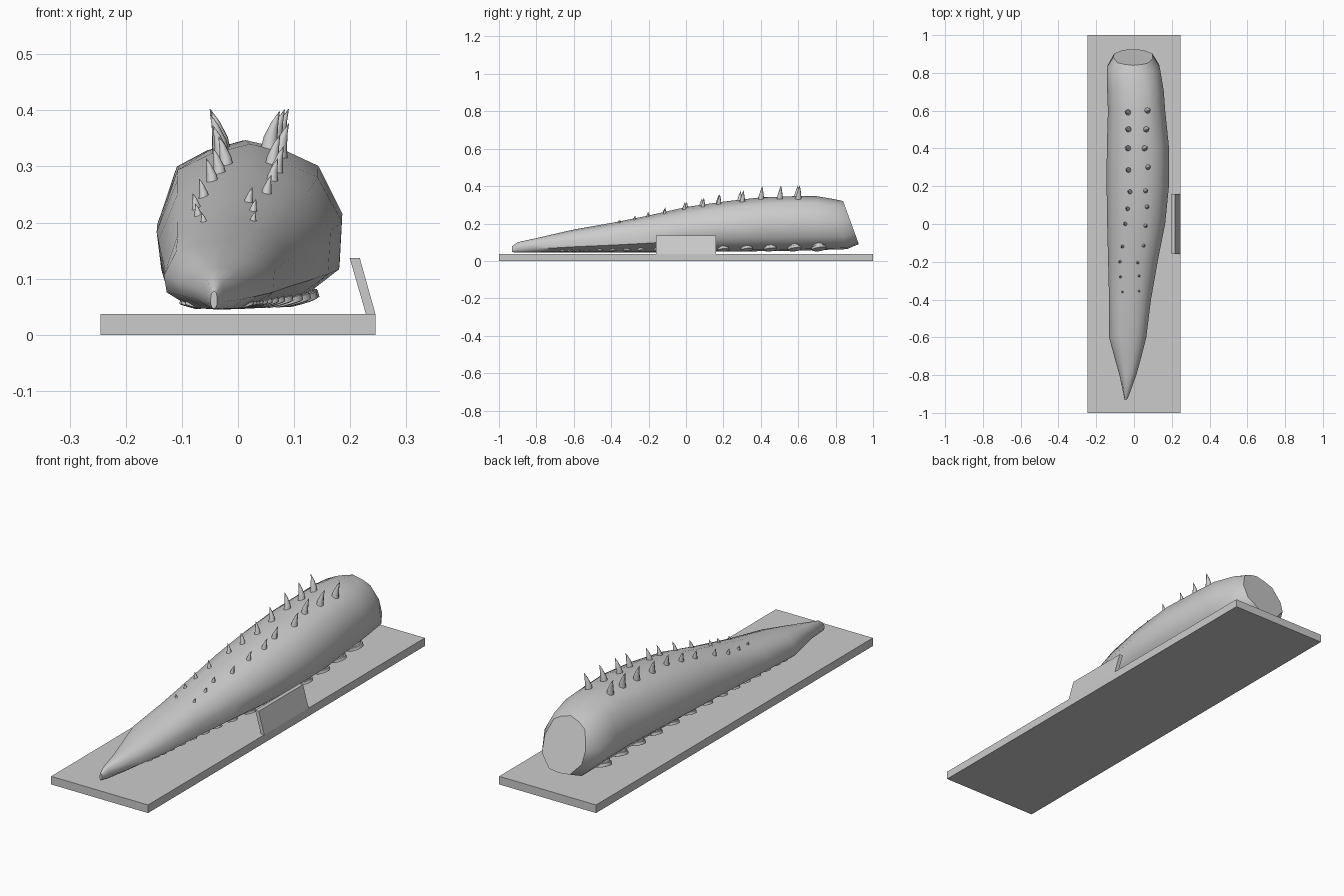
import bpy, bmesh, math
from mathutils import Vector, Matrix
from mathutils.bvhtree import BVHTree

if "Cube" in bpy.data.objects:
    bpy.data.objects.remove(bpy.data.objects["Cube"])


def make_object(name, bm, smooth_angle=None):
    bmesh.ops.recalc_face_normals(bm, faces=bm.faces[:])
    me = bpy.data.meshes.new(name)
    bm.to_mesh(me)
    bm.free()
    ob = bpy.data.objects.new(name, me)
    bpy.context.collection.objects.link(ob)
    if smooth_angle:
        bpy.ops.object.select_all(action='DESELECT')
        ob.select_set(True)
        bpy.context.view_layer.objects.active = ob
        bpy.ops.object.shade_smooth_by_angle(angle=math.radians(smooth_angle))
    return ob


def prism(name, profile, y0, y1):
    """Extrude an (x, z) outline along y."""
    bm = bmesh.new()
    a = [bm.verts.new((x, y0, z)) for x, z in profile]
    b = [bm.verts.new((x, y1, z)) for x, z in profile]
    n = len(profile)
    bm.faces.new(a)
    bm.faces.new(b)
    for i in range(n):
        bm.faces.new((a[i], a[(i + 1) % n], b[(i + 1) % n], b[i]))
    return make_object(name, bm)


def loft(bm, rings):
    rows = [[bm.verts.new(p) for p in r] for r in rings]
    n = len(rows[0])
    for a, b in zip(rows, rows[1:]):
        for i in range(n):
            bm.faces.new((a[i], a[(i + 1) % n], b[(i + 1) % n], b[i]))
    bm.faces.new(rows[0])
    bm.faces.new(rows[-1])


# Base slab and the leaning plate on its right edge
prism("base_slab", [(-.245, 0), (.245, 0), (.245, .037), (-.245, .037)], -1, 1)
prism("side_plate", [(.228, .037), (.245, .037), (.217, .137), (.199, .137)], -.16, .16)

# Body: faceted cross-section lofted from pointed front to blunt rear
SECTION = [(0, 1), (.42, .9), (.74, .73), (1, .14), (.97, -.5), (.5, -.95), (0, -1),
           (-.5, -.95), (-.95, -.5), (-1, 0), (-.78, .68), (-.42, .88)]
# y, left x, right x, bottom z, top z, rear-lean
STATIONS = [
    (-.93, -.049, -.037, .047, .078, 0), (-.90, -.056, -.024, .045, .10, 0),
    (-.80, -.077, .012, .045, .122, 0), (-.70, -.105, .040, .045, .145, 0),
    (-.60, -.132, .065, .045, .168, 0), (-.40, -.132, .090, .045, .203, 0),
    (-.20, -.137, .125, .046, .243, 0), (0, -.142, .165, .048, .288, 0),
    (.20, -.145, .185, .05, .317, 0), (.40, -.144, .186, .052, .34, 0),
    (.60, -.138, .165, .055, .347, 0), (.70, -.142, .158, .058, .346, 0),
    (.83, -.144, .137, .063, .329, .03), (.882, -.11, .10, .09, .32, .042),
]
bm = bmesh.new()
loft(bm, [[((l + r) / 2 + u * (r - l) / 2, y - v * lean, (b + t) / 2 + v * (t - b) / 2)
           for u, v in SECTION] for y, l, r, b, t, lean in STATIONS])
bmesh.ops.recalc_face_normals(bm, faces=bm.faces[:])
tree = BVHTree.FromBMesh(bm)
make_object("body", bm, 50)

# Curved spikes in two rows down the back
LEFT = [(-.03, .59), (-.028, .5), (-.03, .4), (-.028, .285), (-.02, .17), (-.032, .08),
        (-.045, 0), (-.06, -.12), (-.073, -.2), (-.07, -.28), (-.06, -.36)]
RIGHT = [(.07, .6), (.063, .5), (.055, .4), (.073, .3), (.06, .175), (.068, .09),
         (.06, -.01), (.05, -.115), (.018, -.205), (.026, -.275), (.026, -.355)]
bm = bmesh.new()
for side, row in ((-1, LEFT), (1, RIGHT)):
    for x, y in row:
        k = min(1, .22 + .78 * (y + .36) / .8)
        h, rad = .068 * k, .017 * (.3 + .7 * k)
        z = tree.ray_cast(Vector((x, y, 1)), Vector((0, 0, -1)))[0].z - .01
        rings = []
        for t, w in ((0, 1), (.4, .75), (.75, .38), (1, .04)):
            c = Vector((x + side * .02 * k * t * t, y + .008 * k * t, z + (h + .01) * t))
            rings.append([c + Vector((math.cos(a), math.sin(a), 0)) * rad * w
                          for a in (i * math.tau / 8 for i in range(8))])
        loft(bm, rings)
make_object("back_spikes", bm, 60)

# Stubby sucker feet in two rows beneath, shrinking toward the front
FEET_Y = [.71, .58, .45, .325, .2, .075, -.045, -.15, -.24, -.315, -.39, -.46, -.53,
          -.58, -.62, -.66]


def body_centre(y):
    for a, b in zip(STATIONS, STATIONS[1:]):
        if a[0] <= y <= b[0]:
            f = (y - a[0]) / (b[0] - a[0])
            l, r = a[1] + f * (b[1] - a[1]), a[2] + f * (b[2] - a[2])
            return (l + r) / 2, (r - l) / 2


bm = bmesh.new()
for y in FEET_Y:
    cx, hw = body_centre(y)
    f = (y + .66) / 1.37
    rad = .015 + .024 * f
    for side in (-1, 1):
        m = (Matrix.Translation((cx + side * hw * .55, y, .056 + .018 * f))
             @ Matrix.Rotation(-side * .28, 4, 'Y') @ Matrix.Rotation(.12 * f, 4, 'X'))
        prof = ((.02, .85), (.004, .85), (.002, 1), (-.012, 1), (-.014, .8))
        loft(bm, [[m @ Vector((rad * w * math.cos(a), rad * w * math.sin(a),
                               z * (.5 + .5 * f)))
                   for a in (i * math.tau / 12 for i in range(12))] for z, w in prof])
make_object("sucker_feet", bm, 40)
